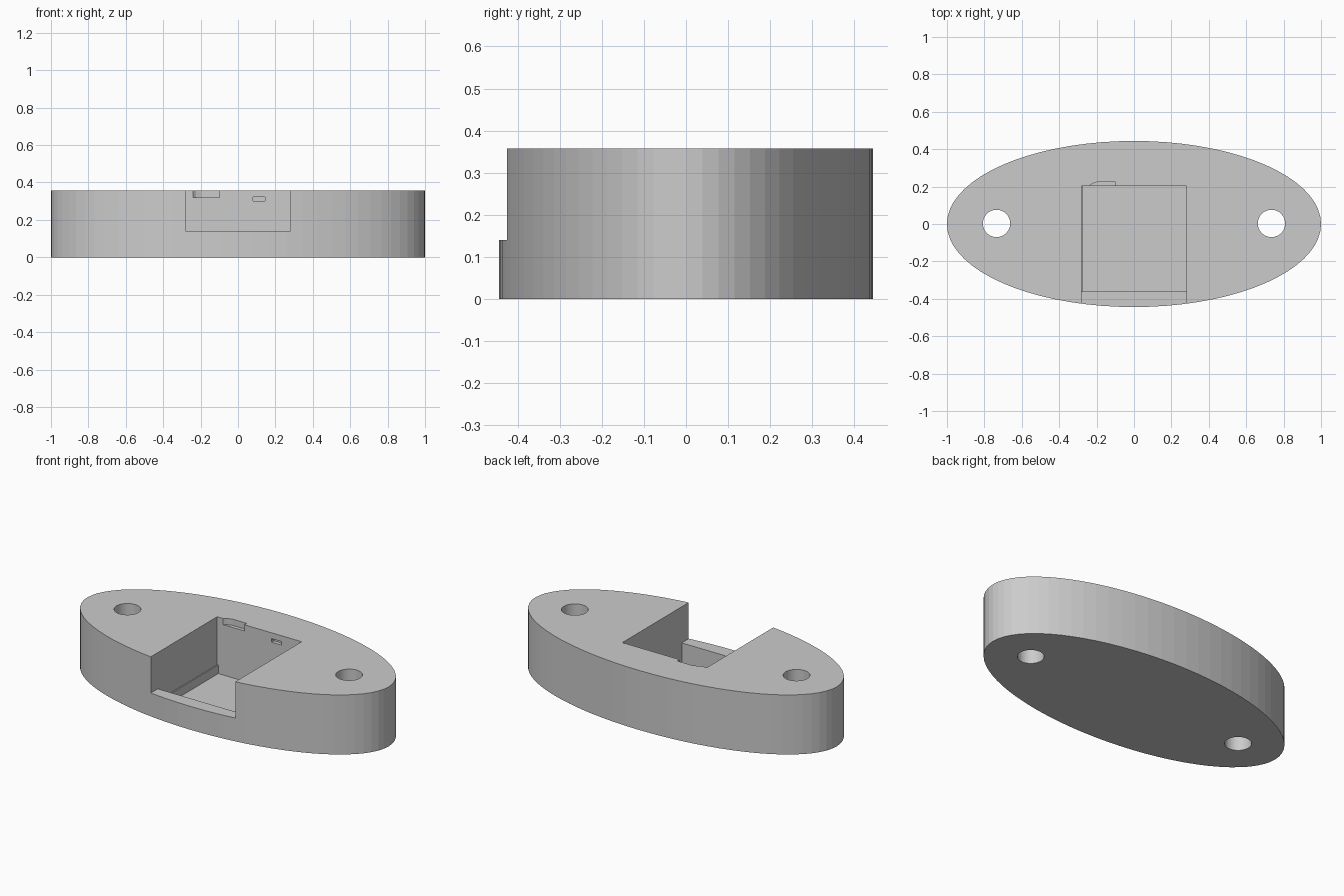
import bpy
import bmesh
from math import cos, sin, pi

cube = bpy.data.objects.get("Cube")
if cube:
    bpy.data.objects.remove(cube, do_unlink=True)

HEIGHT = 0.357
ABOVE = HEIGHT + 0.1

grey = bpy.data.materials.new("plain grey")
grey.use_nodes = True
grey.diffuse_color = (0.6, 0.6, 0.6, 1)
grey.node_tree.nodes["Principled BSDF"].inputs["Base Color"].default_value = (0.6, 0.6, 0.6, 1)


def ellipse(cx, cy, rx, ry, sides):
    return [(cx + rx * cos(2 * pi * i / sides), cy + ry * sin(2 * pi * i / sides))
            for i in range(sides)]


def rectangle(x0, x1, y0, y1):
    return [(x0, y0), (x1, y0), (x1, y1), (x0, y1)]


def prism(name, outline, z0, z1):
    """Extrude a flat outline from z0 up to z1."""
    bm = bmesh.new()
    face = bm.faces.new([bm.verts.new((x, y, z0)) for x, y in outline])
    top = bmesh.ops.extrude_face_region(bm, geom=[face])["geom"]
    bmesh.ops.translate(bm, vec=(0, 0, z1 - z0),
                        verts=[v for v in top if isinstance(v, bmesh.types.BMVert)])
    bmesh.ops.recalc_face_normals(bm, faces=bm.faces)
    mesh = bpy.data.meshes.new(name)
    bm.to_mesh(mesh)
    bm.free()
    mesh.materials.append(grey)
    obj = bpy.data.objects.new(name, mesh)
    bpy.context.collection.objects.link(obj)
    return obj


# Oval body
body = prism("oval_body", ellipse(0, 0, 1, 0.444, 72), 0, HEIGHT)

cutters = [
    # Main pocket, with a narrow ledge low on the right wall
    prism("pocket_cutter", rectangle(-0.28, 0.28, -0.36, 0.203), 0.07, ABOVE),
    prism("pocket_floor_cutter", rectangle(-0.273, 0.28, -0.36, 0.203), 0.018, 0.2),
    # Open front above the lip
    prism("front_cutter", rectangle(-0.28, 0.28, -0.6, -0.3), 0.14, ABOVE),
    # Chamfered notch in the back wall
    prism("notch_cutter", [(-0.24, 0.15), (-0.1, 0.15), (-0.1, 0.225),
                           (-0.195, 0.225), (-0.225, 0.215), (-0.24, 0.203)], 0.32, ABOVE),
    # Small slot in the back wall
    prism("slot_cutter", rectangle(0.08, 0.145, 0.15, 0.225), 0.301, 0.322),
]
# Mounting holes
for side in (-1, 1):
    cutters.append(prism("hole_cutter", ellipse(side * 0.735, 0.003, 0.073, 0.073, 48),
                         -0.1, ABOVE))

# Cut everything out of the body
bpy.context.view_layer.objects.active = body
for cutter in cutters:
    cutter.hide_render = True
    cut = body.modifiers.new(cutter.name, "BOOLEAN")
    cut.operation = "DIFFERENCE"
    cut.solver = "EXACT"
    cut.object = cutter
    bpy.ops.object.modifier_apply(modifier=cut.name)
    bpy.data.objects.remove(cutter, do_unlink=True)
